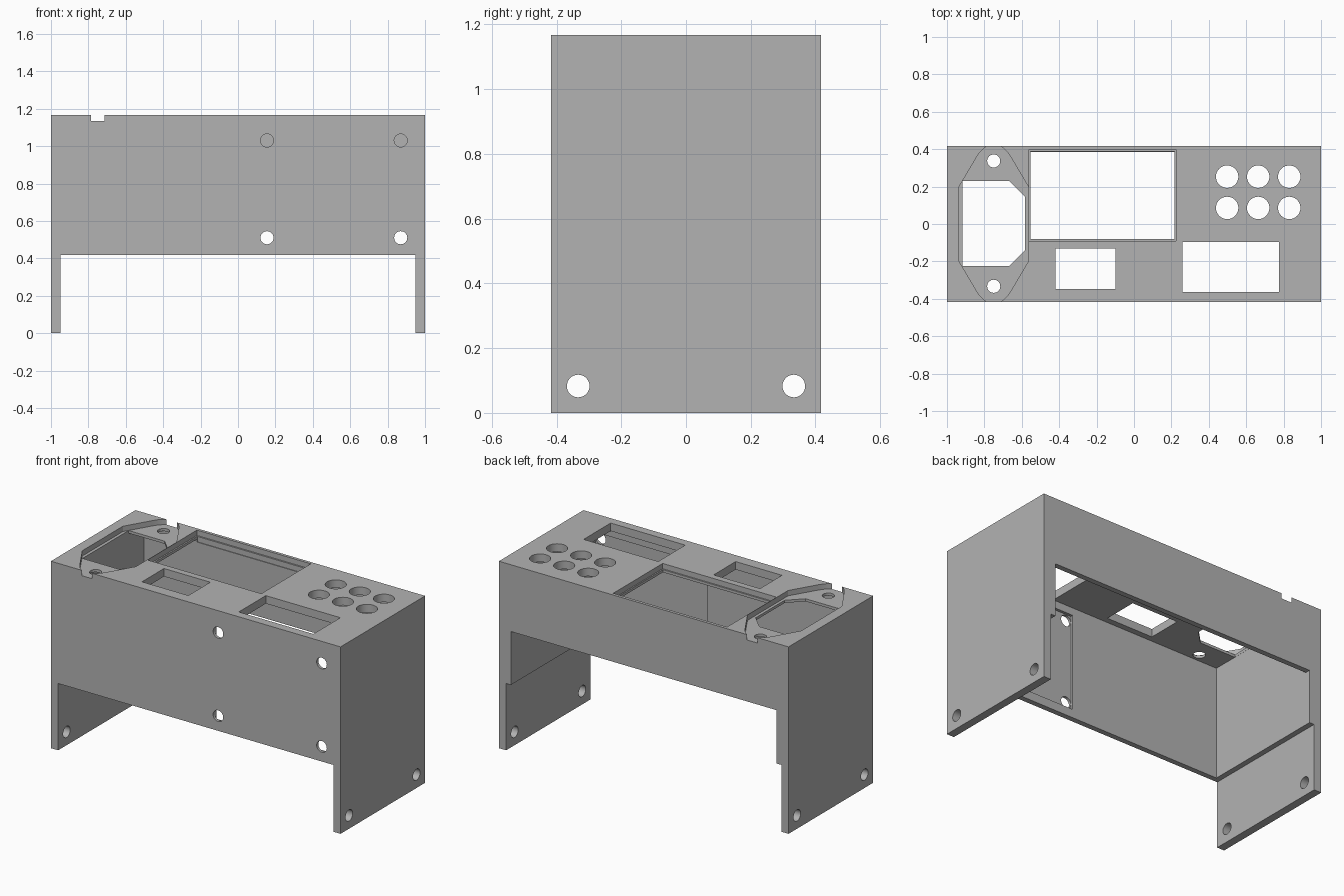
import bpy, bmesh, math

cube = bpy.data.objects.get("Cube")
if cube:
    bpy.data.objects.remove(cube, do_unlink=True)

# Main sizes: half width, half depth, height
W, D, H = 1.0, 0.417, 1.167
LEG = 0.417            # lower edge of the front panel
MM = 1 / 60

grey = bpy.data.materials.new("plain grey")
grey.use_nodes = True
grey.diffuse_color = (0.45, 0.45, 0.45, 1)
grey.node_tree.nodes["Principled BSDF"].inputs["Base Color"].default_value = (0.45, 0.45, 0.45, 1)


def prism(name, outline, z0, z1):
    """Closed solid from a flat outline raised between two heights."""
    bm = bmesh.new()
    face = bm.faces.new([bm.verts.new((x, y, z0)) for x, y in outline])
    top = bmesh.ops.extrude_face_region(bm, geom=[face])["geom"]
    for v in top:
        if isinstance(v, bmesh.types.BMVert):
            v.co.z = z1
    bmesh.ops.recalc_face_normals(bm, faces=bm.faces)
    mesh = bpy.data.meshes.new(name)
    bm.to_mesh(mesh)
    bm.free()
    mesh.materials.append(grey)
    obj = bpy.data.objects.new(name, mesh)
    bpy.context.collection.objects.link(obj)
    return obj


def box(name, x0, x1, y0, y1, z0, z1):
    return prism(name, [(x0, y0), (x1, y0), (x1, y1), (x0, y1)], z0, z1)


def rod(radius, length, location, rotation=(0, 0, 0)):
    ring = [(radius * math.cos(i * math.tau / 32), radius * math.sin(i * math.tau / 32))
            for i in range(32)]
    obj = prism("drill", ring, -length / 2, length / 2)
    obj.location, obj.rotation_euler = location, rotation
    return obj


def cut(cutter):
    """Subtract the cutter from the case, then discard it."""
    bpy.context.view_layer.objects.active = case
    mod = case.modifiers.new("cut", "BOOLEAN")
    mod.operation, mod.solver, mod.object = "DIFFERENCE", "EXACT", cutter
    bpy.context.view_layer.update()
    bpy.ops.object.modifier_apply(modifier=mod.name)
    bpy.data.objects.remove(cutter, do_unlink=True)


# Hollow case with thick upper walls, thin legs and a low opening at the back
case = box("case", -W, W, -D, D, 0, H)
inner, wall = W - 5 * MM, D - 2 * MM
cut(box("leg_gap", -0.95, 0.95, -1, 1, -1, LEG))
cut(box("cavity", -inner, inner, -wall, wall, 0.2, H - 3 * MM))
cut(box("back_opening", -inner, inner, 0.2, 1, 0.2, 0.75))

# Shallow board recess inside the front panel, with four screw holes
cut(box("board_recess", 0.12, 0.905, -wall - MM, -0.2, 0.47, 1.07))
for x in (0.155, 0.87):
    for z in (0.51, 1.03):
        cut(rod(0.035, 0.3, (x, -D, z), (math.pi / 2, 0, 0)))

# Screw holes in both legs
for y in (-0.333, 0.333):
    cut(rod(0.035, 3, (0, y, 0.083), (0, math.pi / 2, 0)))

# Screen opening with a narrow ledge, and two plain windows
cut(box("screen_recess", -0.562, 0.224, -0.09, 0.398, H - 2 * MM, 1.3))
cut(box("screen_hole", -0.553, 0.216, -0.081, 0.388, H - 4 * MM, 1.3))
cut(box("small_window", -0.42, -0.10, -0.347, -0.13, 1.05, 1.3))
cut(box("large_window", 0.26, 0.775, -0.364, -0.097, 1.05, 1.3))

# Button holes
for x in (0.498, 0.664, 0.83):
    for y in (0.086, 0.253):
        cut(rod(0.06, 0.3, (x, y, H)))

# Power socket: flange recess running out through both long edges
cx = -0.75
quarter = [(0.185, 0.2), (0.09, 0.36), (0.073, 0.385), (0.055, 0.403), (0.034, 0.418), (0.034, 0.5)]
flange = [(cx + x, y) for x, y in quarter]
flange += [(cx - x, y) for x, y in reversed(quarter)]
flange += [(cx - x, -y) for x, y in quarter]
flange += [(cx + x, -y) for x, y in reversed(quarter)]
cut(prism("socket_recess", flange, H - 2 * MM, 1.3))
cut(prism("socket_hole", [(-0.916, -0.225), (-0.668, -0.225), (-0.583, -0.14),
                          (-0.583, 0.145), (-0.668, 0.23), (-0.916, 0.23)], 1.05, 1.3))
for y in (-0.333, 0.337):
    cut(rod(0.035, 0.3, (cx, y, H)))

# Smooth the round holes, keep the edges crisp
bpy.ops.object.select_all(action="DESELECT")
case.select_set(True)
bpy.context.view_layer.objects.active = case
bpy.ops.object.shade_smooth_by_angle(angle=math.radians(30))
